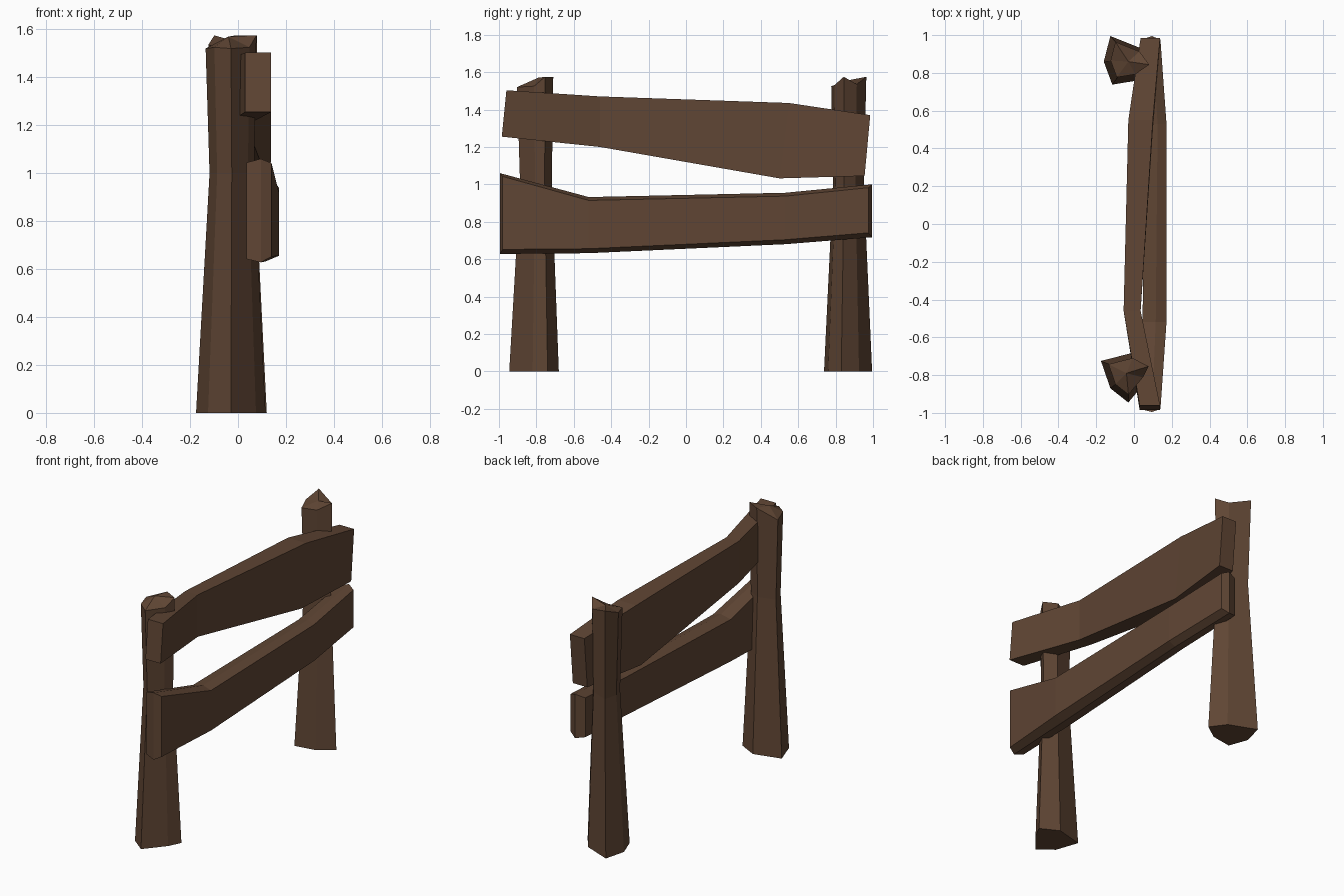
import bpy, bmesh

if "Cube" in bpy.data.objects:
    bpy.data.objects.remove(bpy.data.objects["Cube"])

wood = bpy.data.materials.new("brown_wood")
wood.diffuse_color = (0.115, 0.060, 0.034, 1)
wood.use_nodes = True
wood.node_tree.nodes["Principled BSDF"].inputs["Base Color"].default_value = wood.diffuse_color


def finish(bm, name):
    bmesh.ops.recalc_face_normals(bm, faces=bm.faces)
    me = bpy.data.meshes.new(name)
    bm.to_mesh(me)
    bm.free()
    me.materials.append(wood)
    ob = bpy.data.objects.new(name, me)
    bpy.context.collection.objects.link(ob)
    return ob


def loft(bm, rings, cap_last=True):
    """Join equal-sized rings of points with flat faces."""
    vs = [[bm.verts.new(p) for p in r] for r in rings]
    n = len(rings[0])
    for a, b in zip(vs, vs[1:]):
        for i in range(n):
            j = (i + 1) % n
            bm.faces.new((a[i], a[j], b[j], b[i]))
    bm.faces.new(vs[0])
    if cap_last:
        bm.faces.new(vs[-1])
    return vs


def post(name, foot, centre, waist_y, rim_y, rim_z, peak):
    """Six-sided post: wide foot, narrow waist, chipped top with a centre point."""
    cx, cy = -0.027, centre

    def ring(s, nx, ny, zs):
        return [(nx + (x - cx) * s, ny + (y - cy) * s, z)
                for (x, y), z in zip(foot, zs)]
    bm = bmesh.new()
    rings = [ring(1, cx, cy, [0] * 6),
             ring(0.64, -0.024, waist_y, [1.0] * 6),
             ring(0.73, -0.027, rim_y, rim_z)]
    top = loft(bm, rings, cap_last=False)[-1]
    tip = bm.verts.new(peak)
    for i in range(6):
        bm.faces.new((top[i], top[(i + 1) % 6], tip))
    return finish(bm, name)


# Posts
post("front_post",
     [(-0.175, -0.725), (-0.125, -0.87), (-0.03, -0.945),
      (0.075, -0.82), (0.115, -0.74), (0.0, -0.68)],
     -0.812, -0.802, -0.806,
     [1.52, 1.525, 1.52, 1.525, 1.575, 1.575], (-0.04, -0.79, 1.57))
post("rear_post",
     [(-0.125, 0.995), (-0.16, 0.86), (-0.115, 0.738),
      (0.02, 0.76), (0.12, 0.83), (0.05, 0.925)],
     0.866, 0.868, 0.87,
     [1.575, 1.535, 1.525, 1.53, 1.575, 1.535], (-0.03, 0.86, 1.555))

# Upper rail, a four-sided plank bowed towards the posts
# station: y top, y bottom, z top, z bottom, inner x, outer x
upper = [(-0.96, -0.985, 1.503, 1.255, 0.03, 0.138),
         (-0.46, -0.46, 1.470, 1.200, -0.055, 0.035),
         (0.55, 0.50, 1.435, 1.032, -0.03, 0.10),
         (0.985, 0.955, 1.370, 1.045, 0.035, 0.138)]
bm = bmesh.new()
loft(bm, [[(xi, yt, zt), (xo, yt, zt), (xo, yb, zb), (xi, yb, zb)]
          for yt, yb, zt, zb, xi, xo in upper])
finish(bm, "upper_rail")

# Lower rail, a six-sided plank with ridged edges and ends, bowed outwards
# station: y, z top, z bottom, inner x, ridge x, outer x, end ridge offset
lower = [(-0.98, 1.06, 0.628, 0.035, 0.095, 0.14, -0.015),
         (-0.52, 0.932, 0.632, 0.045, 0.115, 0.172, 0),
         (0.53, 0.955, 0.680, 0.06, 0.125, 0.172, 0),
         (0.975, 1.00, 0.717, 0.035, 0.095, 0.14, 0.02)]
bm = bmesh.new()
rails = loft(bm, [[(xi, y, zt - .016), (xm, y + d, zt), (xo, y, zt - .018),
                   (xo, y, zb + .024), (xm, y + d, zb), (xi, y, zb + .014)]
                  for y, zt, zb, xi, xm, xo, d in lower])
# Split both end faces along the middle ridge
for r in (rails[0], rails[-1]):
    bmesh.ops.connect_verts(bm, verts=[r[1], r[4]])
finish(bm, "lower_rail")
